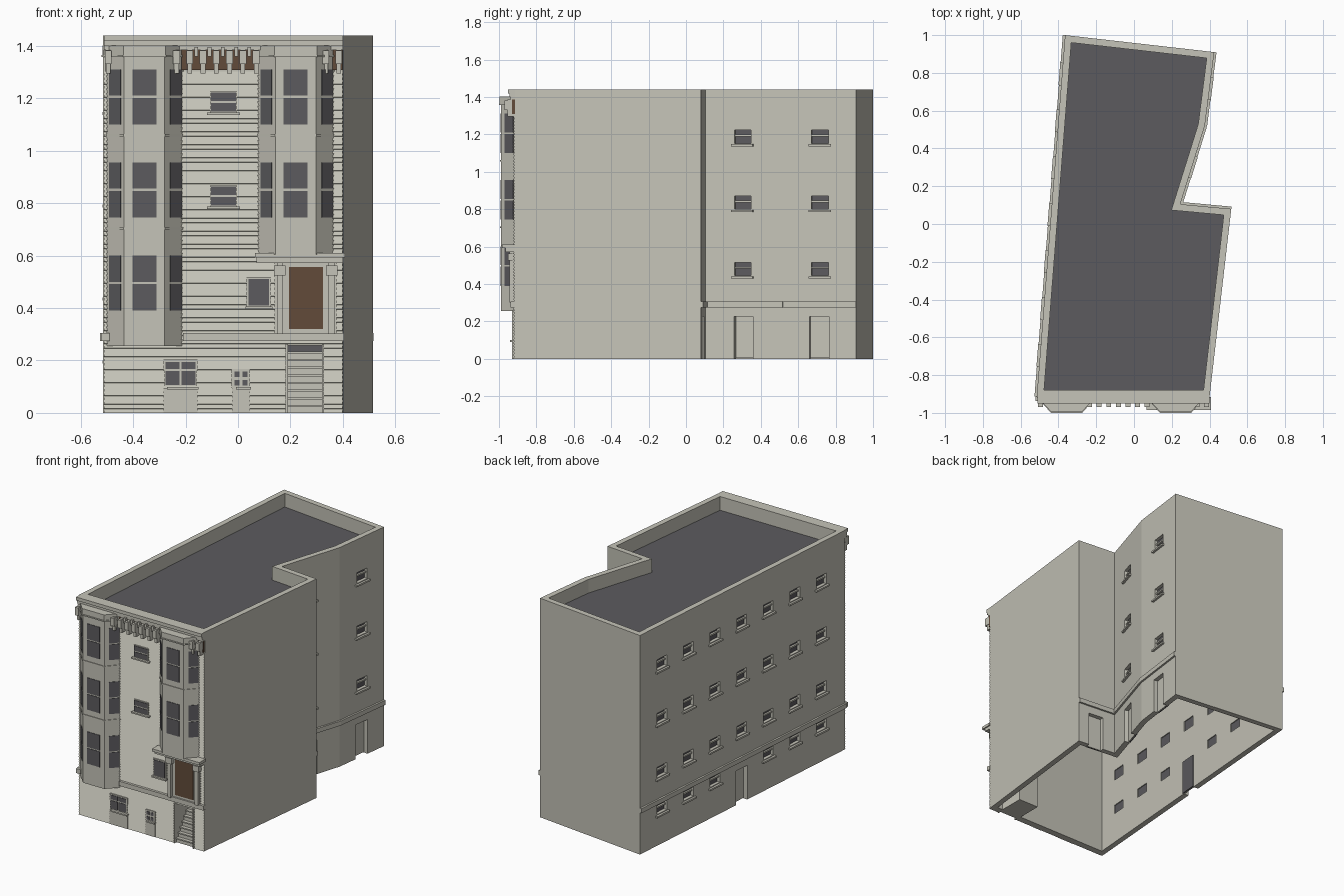
import bpy, bmesh
from mathutils import Vector, Matrix

if "Cube" in bpy.data.objects:
    bpy.data.objects.remove(bpy.data.objects["Cube"])


def material(name, rgb):
    m = bpy.data.materials.new(name)
    m.use_nodes = True
    m.diffuse_color = (*rgb, 1)
    m.node_tree.nodes["Principled BSDF"].inputs["Base Color"].default_value = (*rgb, 1)
    return m


STONE = material("pale stone", (0.56, 0.55, 0.48))
DARK = material("dark slate", (0.107, 0.105, 0.114))
BROWN = material("brown wood", (0.122, 0.07, 0.042))
parts = {}


def part(name, mat):
    return parts.setdefault(name, (bmesh.new(), mat))[0]


def prism(name, mat, poly, z0, z1):
    """Upright prism over a counter-clockwise outline."""
    bm = part(name, mat)
    low = [bm.verts.new((p[0], p[1], z0)) for p in poly]
    top = [bm.verts.new((p[0], p[1], z1)) for p in poly]
    bm.faces.new(low[::-1])
    bm.faces.new(top)
    for i in range(len(poly)):
        j = (i + 1) % len(poly)
        bm.faces.new((low[i], low[j], top[j], top[i]))


class Wall:
    """Frame of a wall: s runs along it, d points outward."""
    def __init__(self, a, b):
        self.a, self.b = Vector(a), Vector(b)
        self.length = (self.b - self.a).length
        self.u = (self.b - self.a).normalized()
        self.n = Vector((self.u.y, -self.u.x))

    def box(self, name, mat, s0, s1, z0, z1, d0, d1):
        pts = [self.a + self.u * s + self.n * d
               for s, d in ((s0, d1), (s1, d1), (s1, d0), (s0, d0))]
        prism(name, mat, pts, z0, z1)


def inset(poly, t):
    """Outline moved inward by t with mitred corners."""
    out = []
    for i, p in enumerate(poly):
        a = Wall(poly[i - 1], p).n
        b = Wall(p, poly[(i + 1) % len(poly)]).n
        out.append(Vector(p) - (a + b) * t / (1 + a.dot(b)))
    return out


# Outline of the block, from the front left corner
outline = [(-0.515, -0.915), (0.40, -0.915), (0.515, 0.08), (0.245, 0.105),
           (0.375, 0.52), (0.425, 0.91), (-0.365, 1.0)]
inner = inset(outline, 0.036)
sides = [Wall(p, outline[(i + 1) % len(outline)]) for i, p in enumerate(outline)]
notch_wall, slant_wall, rear_wall, left_wall = sides[2], sides[3], sides[4], sides[6]
front = Wall((0, -0.915), (1, -0.915))

# Hollow outer walls with a parapet, and the sunken roof
bm = part("outer_walls", STONE)
rings = [[bm.verts.new((p[0], p[1], z)) for p in poly]
         for poly, z in ((outline, 0), (outline, 1.44), (inner, 1.44), (inner, 0))]
for k in range(4):
    a, b = rings[k], rings[(k + 1) % 4]
    for i in range(len(a)):
        j = (i + 1) % len(a)
        bm.faces.new((a[i], a[j], b[j], b[i]))
prism("roof", DARK, inset(outline, 0.034), 1.33, 1.35)

# Clapboard siding on the front
bm = part("front_siding", STONE)
step, rows = 0.0165, 79
profile = [(-0.90, rows * step), (-0.90, 0)]
for i in range(rows):
    profile += [(-0.924, i * step), (-0.918, (i + 1) * step - 0.001)]
ends = [[bm.verts.new((x, y, z)) for y, z in profile] for x in (-0.512, 0.399)]
bm.faces.new(ends[0])
bm.faces.new(ends[1][::-1])
for i in range(len(profile)):
    j = (i + 1) % len(profile)
    bm.faces.new((ends[0][i], ends[1][i], ends[1][j], ends[0][j]))


# Side windows and doors set into cut openings
def side_window(wall, s, z, h=0.07):
    wall.box("opening_cutter", DARK, s - 0.046, s + 0.046, z, z + h, -0.06, 0.03)
    wall.box("side_glass", DARK, s - 0.05, s + 0.05, z - 0.004, z + h + 0.004, -0.03, -0.022)
    wall.box("window_bars", STONE, s - 0.047, s + 0.047, z + h * 0.52, z + h * 0.52 + 0.01, -0.024, -0.01)
    wall.box("window_sills", STONE, s - 0.06, s + 0.06, z - 0.016, z - 0.005, -0.002, 0.014)


def side_door(wall, s):
    wall.box("opening_cutter", DARK, s - 0.052, s + 0.052, -0.02, 0.225, -0.06, 0.03)
    wall.box("side_doors", STONE, s - 0.054, s + 0.054, 0.003, 0.228, -0.034, -0.028)
    wall.box("door_backs", DARK, s - 0.054, s + 0.054, 0.003, 0.228, -0.042, -0.0345)


storeys = (0.445, 0.80, 1.152)
for z in storeys:
    for i in range(7):
        side_window(left_wall, 0.207 + 0.249 * i, z)
    side_window(slant_wall, 0.207, z)
    side_window(rear_wall, 0.198, z)
for i in (0, 1, 2, 4, 5, 6):
    side_window(left_wall, 0.207 + 0.249 * i, 0.205, 0.06)
side_door(left_wall, 0.207 + 0.249 * 3)
side_door(slant_wall, 0.212)
side_door(rear_wall, 0.194)
side_door(notch_wall, 0.13)

# Belt course
for wall in (notch_wall, slant_wall, rear_wall, left_wall):
    wall.box("belt_course", STONE, 0, wall.length, 0.275, 0.305, -0.002, 0.012)
front.box("belt_course", STONE, -0.21, 0.405, 0.275, 0.305, 0, 0.022)
front.box("belt_course", STONE, -0.522, -0.49, 0.275, 0.305, 0, 0.022)


# Bay windows with two panes per sash
def bay_outline(x, grow=0.0):
    w, m, y = 0.153 + grow, 0.0775 + grow * 0.5, -0.99 - grow
    return [(x - w, -0.91), (x - m, y), (x + m, y), (x + w, -0.91)]


def bay(x, z0, sills):
    shape = bay_outline(x)
    prism("bays", STONE, shape, z0, 1.362)
    prism("bay_caps", STONE, bay_outline(x, 0.01), 1.358, 1.366)
    prism("bay_caps", STONE, bay_outline(x, 0.006), 1.366, 1.402)
    for z in sills:
        if z > z0 + 0.2:
            prism("bay_bands", STONE, bay_outline(x, 0.004), z - 0.045, z - 0.037)
        for k, half in enumerate((0.031, 0.046, 0.031)):
            wall = Wall(shape[k], shape[k + 1])
            c = wall.length * (0.5, 0.5, 0.55)[k] + (0.006 if k == 0 else 0)
            for low, high in ((0, 0.102), (0.110, 0.21)):
                wall.box("bay_glass", DARK, c - half, c + half, z + low, z + high, -0.002, 0.003)


bay(-0.357, 0.255, (0.39, 0.745, 1.10))
bay(0.22, 0.605, (0.745, 1.10))

# Cornice, frieze and brackets
front.box("cornice", STONE, -0.512, 0.40, 1.40, 1.422, 0, 0.028)
front.box("cornice", STONE, -0.512, 0.40, 1.418, 1.44, 0, 0.036)
front.box("frieze_trim", STONE, -0.512, 0.40, 1.385, 1.40, 0, 0.022)
front.box("frieze", BROWN, -0.215, 0.075, 1.308, 1.385, 0, 0.014)
front.box("frieze", BROWN, 0.36, 0.398, 1.308, 1.385, 0, 0.014)
for x in [-0.235 + 0.0507 * i for i in range(7)] + [-0.495, 0.335, 0.384]:
    front.box("brackets", STONE, x - 0.009, x + 0.009, 1.295, 1.385, 0, 0.04)
    front.box("brackets", STONE, x - 0.013, x + 0.013, 1.33, 1.382, 0, 0.055)
for i in range(1, 6):
    x = -0.21 + 0.0507 * i
    front.box("frieze_blocks", STONE, x - 0.007, x + 0.007, 1.36, 1.395, 0, 0.035)


# Flat front windows: frame, panes in a grid, and sill
def front_window(x0, x1, z0, z1, cols, rows, gap=0.008, rim=0.004):
    front.box("front_frames", STONE, x0 - rim, x1 + rim, z0 - rim, z1 + rim, 0, 0.013)
    w, h = (x1 - x0 + gap) / cols, (z1 - z0 + gap) / rows
    for c in range(cols):
        for r in range(rows):
            x, z = x0 + c * w, z0 + r * h
            front.box("front_glass", DARK, x, x + w - gap, z, z + h - gap, 0.008, 0.016)


def front_sill(x0, x1, z):
    front.box("window_sills", STONE, x0, x1, z, z + 0.009, 0, 0.026)


for z in (0.792, 1.15):
    front_window(-0.103, -0.008, z, z + 0.072, 1, 2)
    front_sill(-0.118, 0.008, z - 0.014)
front_window(0.04, 0.118, 0.41, 0.51, 1, 1, rim=0.008)
front_sill(0.028, 0.132, 0.396)

# Basement windows above plain panels
front_window(-0.277, -0.163, 0.107, 0.16, 2, 1)
front_window(-0.277, -0.163, 0.168, 0.195, 2, 1, rim=0.008)
front_window(-0.014, 0.036, 0.105, 0.158, 2, 2, gap=0.012, rim=0.01)
for x0, x1 in ((-0.285, -0.155), (-0.023, 0.045)):
    front.box("basement_panels", STONE, x0, x1, 0, 0.095, 0, 0.011)
    front_sill(x0 + 0.015, x1 + 0.004, 0.09)

# Entrance: door, pillars and canopy
front.box("entrance_surround", STONE, 0.14, 0.375, 0.30, 0.575, 0, 0.012)
front.box("entrance_door", BROWN, 0.195, 0.325, 0.32, 0.557, 0.008, 0.016)
for x in (0.16, 0.357):
    front.box("entrance_pillars", STONE, x - 0.012, x + 0.012, 0.30, 0.575, 0, 0.03)
    front.box("entrance_pillars", STONE, x - 0.022, x + 0.022, 0.525, 0.562, 0, 0.038)
front.box("entrance_canopy", STONE, 0.07, 0.40, 0.572, 0.597, 0, 0.05)
front.box("entrance_canopy", STONE, 0.065, 0.408, 0.592, 0.61, 0, 0.07)

# Recessed steps beneath the entrance
front.box("opening_cutter", DARK, 0.19, 0.32, -0.02, 0.258, -0.06, 0.03)
for i in range(8):
    z, d = i * 0.029, -0.005 - 0.02 * i
    front.box("steps", STONE, 0.188, 0.322, z, z + 0.029, -0.2, d)
    front.box("step_treads", STONE, 0.188, 0.322, z + 0.023, z + 0.031, d - 0.01, d + 0.007)
front.box("stair_back", DARK, 0.188, 0.322, 0.225, 0.262, -0.2, -0.15)
for x in (0.186, 0.324):
    front.box("stair_sides", STONE, x - 0.004, x + 0.004, 0, 0.262, -0.2, 0.014)

# Turn every part into an object
objects = {}
for name, (bm, mat) in parts.items():
    bmesh.ops.recalc_face_normals(bm, faces=bm.faces)
    mesh = bpy.data.meshes.new(name)
    bm.to_mesh(mesh)
    bm.free()
    mesh.materials.append(mat)
    objects[name] = bpy.data.objects.new(name, mesh)
    bpy.context.collection.objects.link(objects[name])

# Cut the openings, then drop the cutter
cutter = objects["opening_cutter"]
cutter.hide_render = True
cutter.data.materials[0] = STONE
for name in ("outer_walls", "front_siding"):
    ob = objects[name]
    mod = ob.modifiers.new("openings", 'BOOLEAN')
    mod.operation, mod.solver, mod.object = 'DIFFERENCE', 'EXACT', cutter
    bpy.context.view_layer.objects.active = ob
    bpy.ops.object.modifier_apply(modifier=mod.name)
bpy.data.objects.remove(cutter)
